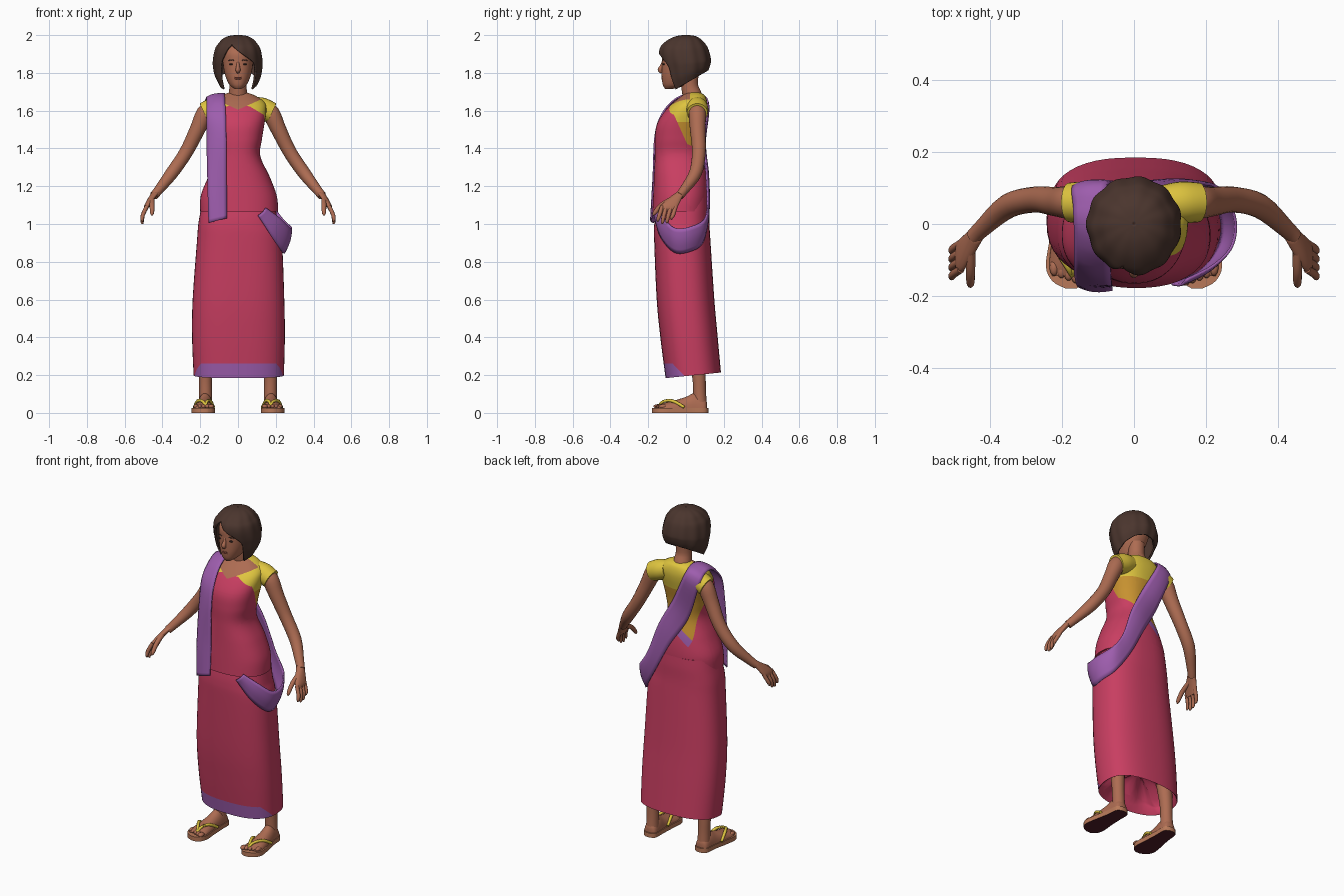
import bpy, bmesh
from math import sin, cos, pi, radians, copysign
from mathutils import Vector

if "Cube" in bpy.data.objects:
    bpy.data.objects.remove(bpy.data.objects["Cube"])


def material(name, r, g, b):
    m = bpy.data.materials.new(name)
    m.use_nodes = True
    m.diffuse_color = (r, g, b, 1)
    bsdf = m.node_tree.nodes["Principled BSDF"]
    bsdf.inputs["Base Color"].default_value = (r, g, b, 1)
    bsdf.inputs["Roughness"].default_value = 0.8
    return m


SKIN = material("brown skin", .42, .15, .085)
HAIR = material("dark brown hair", .07, .036, .027)
RED = material("crimson cloth", .58, .048, .12)
PURPLE = material("purple border", .34, .11, .42)
YELLOW = material("yellow blouse", .74, .56, .05)
ORANGE = material("orange blouse lining", .58, .29, .03)
SOLE = material("maroon sole", .08, .012, .02)
SANDAL = material("tan sandal", .48, .19, .10)
EYE = material("dark eye", .05, .03, .025)
LIP = material("brown lip", .33, .09, .06)


def spline(rows, n):
    """Catmull-Rom through tuples of numbers, n steps per span."""
    out = []
    for i in range(len(rows) - 1):
        a, b, c, d = (rows[max(i - 1, 0)], rows[i], rows[i + 1], rows[min(i + 2, len(rows) - 1)])
        for k in range(n):
            t = k / n
            out.append([q + t / 2 * (r - p + t * (2 * p - 5 * q + 4 * r - s + t * (3 * (q - r) + s - p)))
                        for p, q, r, s in zip(a, b, c, d)])
    return out + [list(rows[-1])]


def build(name, rings, mats, rule=None, closed=True, thick=0, cuts=()):
    """Skin a list of rings; cuts are (point, normal) planes that give colour borders clean edges."""
    bm = bmesh.new()
    grid = [[bm.verts.new(p) for p in ring] for ring in rings]
    n = len(rings[0])
    for a, b in zip(grid, grid[1:]):
        for i in range(n if closed else n - 1):
            j = (i + 1) % n
            bm.faces.new((a[i], a[j], b[j], b[i]))
    if closed:
        bm.faces.new(grid[0])
        bm.faces.new(grid[-1])
    bmesh.ops.remove_doubles(bm, verts=bm.verts, dist=0.0002)
    bmesh.ops.recalc_face_normals(bm, faces=bm.faces)
    for point, normal in cuts:
        bmesh.ops.bisect_plane(bm, geom=bm.verts[:] + bm.edges[:] + bm.faces[:], dist=1e-5,
                               plane_co=point, plane_no=Vector(normal).normalized())
    bm.normal_update()
    if rule:
        for f in bm.faces:
            f.material_index = rule(f.calc_center_median(), f.normal)
    me = bpy.data.meshes.new(name)
    bm.to_mesh(me)
    bm.free()
    me.shade_smooth()
    me.set_sharp_from_angle(angle=radians(50))
    for m in mats:
        me.materials.append(m)
    ob = bpy.data.objects.new(name, me)
    bpy.context.collection.objects.link(ob)
    if thick:
        mod = ob.modifiers.new("thickness", "SOLIDIFY")
        mod.thickness = thick
        mod.offset = 0
    return ob


def oval(z, x0, x1, y0, y1, e=2.3, n=48):
    """Horizontal rounded ring between the given limits."""
    def power(v):
        return copysign(abs(v) ** (2 / e), v)
    return [Vector(((x0 + x1) / 2 + (x1 - x0) / 2 * power(sin(2 * pi * i / n)),
                    (y0 + y1) / 2 - (y1 - y0) / 2 * power(cos(2 * pi * i / n)), z)) for i in range(n)]


def tube(name, pts, mats, side=1, n=14, steps=4):
    """Round tube through (x, y, z, radius) points."""
    rows = spline([(p[0] * side, *p[1:]) for p in pts], steps)
    rings = []
    for i, row in enumerate(rows):
        a, b = rows[max(i - 1, 0)], rows[min(i + 1, len(rows) - 1)]
        t = (Vector(b[:3]) - Vector(a[:3])).normalized()
        u = t.cross(Vector((.3, .9, .1))).normalized()
        w = t.cross(u)
        rings.append([Vector(row[:3]) + row[3] * (u * cos(2 * pi * k / n) + w * sin(2 * pi * k / n))
                      for k in range(n)])
    return build(name, rings, mats)


def blob(name, centre, size, mat):
    """Small ellipsoid."""
    c = Vector(centre)
    rings = [[c + Vector((size[0] * sin(a) * cos(b), size[1] * sin(a) * sin(b), size[2] * cos(a)))
              for b in [2 * pi * k / 16 for k in range(16)]] for a in [.03 + (pi - .06) * k / 10 for k in range(11)]]
    return build(name, rings, [mat])


# Skirt: long wrap with a purple front hem and a folded, recessed underside
rows = spline([(.195, -.235, .243, -.108, .185), (.4, -.243, .248, -.135, .167), (.6, -.24, .245, -.155, .15),
               (.9, -.218, .233, -.168, .13), (1.0, -.21, .213, -.168, .124), (1.08, -.196, .2, -.157, .123),
               (1.14, -.185, .19, -.145, .119)], 10)
rings = [oval(*r, e=2.5) for r in rows]
for ring in rings:
    for v in ring:
        v.z += .1 * v.y * max(0, .6 - v.z) / .4
middle = Vector((0, .04, .2))
inner = []
for scale, lift, fold in ((.1, .14, 0), (.6, .12, .02), (.93, .05, .01), (.97, .004, 0)):
    inner.append([middle + (v - middle) * scale + Vector((0, 0, lift + fold * sin(i * pi / 3)))
                  for i, v in enumerate(rings[0])])
build("skirt", inner + rings, [RED, PURPLE], lambda c, n: int(c.z < .262 and c.y + c.z < .19 and n.y < 0),
      cuts=[((0, 0, .262), (0, 0, 1)), ((0, 0, .19), (0, 1, 1))])


# Bodice: crimson front, yellow shoulders and back, bare neckline, purple border on the right of the back
def bodice_rule(c, n):
    x = abs(c.x)
    if c.y < .02 and c.z > 1.605 + .45 * x:
        return 1
    if c.y + .45 * c.z < .6465:
        return 2 if c.z + .6 * x > 1.66 and x > .06 else 0
    edge = 1.33 + .8 * c.x
    if c.z < edge:
        return 4 if c.x < .02 and c.z > edge - .05 and c.y > .02 else 0
    return 2 if c.z > 1.54 else 3


rows = spline([(1.065, -.2, .213, -.178, .114), (1.15, -.197, .205, -.174, .119), (1.25, -.158, .168, -.169, .11),
               (1.36, -.118, .118, -.165, .085), (1.45, -.125, .127, -.165, .086), (1.53, -.14, .14, -.153, .1),
               (1.6, -.15, .15, -.11, .112), (1.645, -.14, .14, -.065, .112), (1.68, -.09, .09, -.02, .1),
               (1.695, -.05, .05, .0, .075)], 7)
borders = [((0, 0, 1.605), (s * .45, 0, -1)) for s in (1, -1)]
borders += [((0, 0, 1.66), (s * .6, 0, 1)) for s in (1, -1)]
borders += [((x, 0, 0), (1, 0, 0)) for x in (.06, -.06)] + [((0, .02, 0), (0, 1, 0)), ((0, 0, 1.54), (0, 0, 1))]
borders += [((0, 0, z), (.8, 0, -1)) for z in (1.33, 1.28)] + [((0, .6465, 0), (0, 1, .45))]
build("bodice", [oval(*r, n=64) for r in rows], [RED, SKIN, YELLOW, ORANGE, PURPLE], bodice_rule, cuts=borders)

# Sash: hangs in front, crosses the back and loops round the left hip; two edges per row
rows = spline([(-.155, -.172, 1.005, -.06, -.182, 1.03), (-.16, -.162, 1.2, -.06, -.172, 1.2),
               (-.165, -.13, 1.45, -.062, -.165, 1.45), (-.165, -.1, 1.58, -.065, -.128, 1.58),
               (-.165, -.02, 1.655, -.07, -.05, 1.665), (-.168, .05, 1.665, -.07, .04, 1.688),
               (-.165, .108, 1.61, -.07, .115, 1.65), (-.08, .09, 1.38, .02, .094, 1.47),
               (.03, .116, 1.2, .105, .104, 1.31), (.12, .117, 1.03, .172, .112, 1.13),
               (.2, .086, .9, .235, .1, 1.03), (.241, .02, .855, .28, .02, .985),
               (.235, -.06, .85, .273, -.06, .98), (.18, -.132, .93, .222, -.115, 1.03),
               (.105, -.167, 1.045, .145, -.155, 1.085)], 6)
strip = []
for r in rows:
    a, b = Vector(r[:3]), Vector(r[3:])
    out = Vector((a.x + b.x, a.y + b.y, .3 if a.z > 1.62 else 0)).normalized()
    strip.append([a.lerp(b, k / 6) + out * .01 * sin(pi * k / 6) for k in range(7)])
build("sash", strip, [PURPLE], closed=False, thick=.008)

# Neck and head
tube("neck", [(0, .045, 1.6, .06), (0, .035, 1.67, .053), (0, .02, 1.73, .045), (0, .02, 1.8, .047)], [SKIN], n=24)
rows = spline([(1.715, -.018, .018, -.11, -.07), (1.735, -.044, .044, -.122, .0), (1.77, -.062, .062, -.128, .035),
               (1.81, -.074, .074, -.129, .065), (1.86, -.08, .08, -.128, .09), (1.91, -.08, .08, -.124, .09),
               (1.95, -.062, .062, -.088, .07), (1.97, -.025, .025, -.03, .03)], 5)
build("head", [oval(*r, e=2.2, n=32) for r in rows], [SKIN])
tube("nose", [(0, -.121, 1.862, .006), (0, -.128, 1.838, .009), (0, -.137, 1.816, .013), (0, -.127, 1.803, .008)],
     [SKIN])
blob("upper_lip", (0, -.124, 1.776), (.02, .006, .004), LIP)
blob("lower_lip", (0, -.124, 1.769), (.018, .007, .005), LIP)
for side, tag in ((1, "left"), (-1, "right")):
    blob(tag + "_eye", (.034 * side, -.118, 1.846), (.014, .006, .005), EYE)
    tube(tag + "_eyebrow", [(.016, -.124, 1.864, .002), (.035, -.121, 1.869, .003), (.053, -.11, 1.864, .0015)],
         [HAIR], side, 8)

# Hair: bob with a side-swept opening; rows hold height, width, depth limits, opening angles, nape lift
rows = spline([(1.695, .1, -.085, .112, 48, -48, .12), (1.75, .118, -.105, .12, 46, -46, .085),
               (1.82, .126, -.12, .125, 44, -44, .035), (1.86, .126, -.131, .126, 36, -42, .01),
               (1.9, .121, -.137, .12, 10, -34, 0), (1.93, .113, -.132, .11, -8, -26, 0),
               (1.95, .1, -.118, .098, -18, -18, 0), (1.975, .078, -.085, .075, -18, -18, 0),
               (1.991, .045, -.045, .045, -18, -18, 0), (1.996, .002, -.002, .002, -18, -18, 0)], 5)
sheet = []
for z, w, y0, y1, left, right, lift in rows:
    left, line = max(left, right), []
    for k in range(97):
        phi = radians(left + (right + 360 - left) * k / 96)
        wave = 1 + .018 * sin(11 * phi)
        line.append(Vector((w * wave * sin(phi), (y0 + y1) / 2 - (y1 - y0) / 2 * wave * cos(phi),
                            z + lift * (1 - cos(phi)) / 2)))
    sheet.append(line)
build("hair", sheet, [HAIR], closed=False, thick=.01)

# Limbs, made once per side
for side, tag in ((1, "left"), (-1, "right")):
    tube(tag + "_sleeve", [(.08, .058, 1.625, .05), (.13, .06, 1.61, .058), (.18, .06, 1.588, .055)],
         [YELLOW], side, 24)
    tube(tag + "_arm", [(.14, .06, 1.62, .035), (.175, .06, 1.585, .046), (.215, .062, 1.5, .041),
                        (.275, .068, 1.38, .036), (.35, .05, 1.27, .034), (.42, -.01, 1.18, .025),
                        (.445, -.035, 1.15, .023)], [SKIN], side, 20)
    # Hand: flat palm, four fingers and a thumb
    palm = spline([(1.17, .435, -.025, .02, .022), (1.13, .462, -.063, .018, .038),
                   (1.095, .482, -.088, .015, .046), (1.07, .49, -.093, .008, .036)], 4)
    build(tag + "_palm", [oval(z, x * side - r, x * side + r, y - d, y + d, n=20) for z, x, y, r, d in palm], [SKIN])
    for i, name in enumerate(("index", "middle", "ring", "little")):
        y, tip = -.126 + .024 * i, 1.0 + (.012, .0, .004, .022)[i]
        tube(f"{tag}_{name}_finger", [(.482, y, 1.095, .011), (.503, y - .014, 1.05, .011),
                                      (.507, y - .022, tip + .012, .009), (.504, y - .023, tip, .003)],
             [SKIN], side, 10)
    tube(tag + "_thumb", [(.455, -.07, 1.135, .014), (.455, -.13, 1.1, .013), (.455, -.165, 1.06, .011),
                          (.456, -.174, 1.045, .003)], [SKIN], side, 10)
    # Leg and foot
    tube(tag + "_leg", [(.172, .075, .04, .036), (.172, .072, .11, .034), (.172, .068, .2, .036),
                        (.165, .05, .4, .05)], [SKIN], side, 20)
    foot = spline([(.112, .172, .012, .05), (.1, .172, .036, .075), (.05, .174, .04, .105), (-.0, .178, .043, .085),
                   (-.06, .181, .05, .066), (-.115, .182, .054, .052), (-.145, .182, .046, .042)], 4)
    build(tag + "_foot", [[Vector((side * (x + w * cos(a)), y, .024 + max(0, sin(a)) * (h - .024)))
                           for a in [2 * pi * k / 24 for k in range(24)]] for y, x, w, h in foot], [SKIN])
    for i in range(5):
        blob(f"{tag}_toe_{i + 1}", (side * (.142 + .02 * i), -.15 + .007 * i, .034),
             (.013 if i else .016, .022, .012), SKIN)
    # Sandal: tan slab with a maroon underside and a yellow V strap
    plan = spline([(.12, .172, .012), (.1, .172, .04), (.03, .175, .045), (-.05, .181, .055), (-.12, .183, .062),
                   (-.16, .18, .046), (-.18, .175, .014)], 4)
    outline = [(x + w, y) for y, x, w in plan] + [(x - w, y) for y, x, w in reversed(plan)]
    build(tag + "_sandal", [[Vector((x * side, y, z)) for x, y in outline] for z in (0, .026)],
          [SANDAL, SOLE], lambda c, n: int(n.z < -.5))
    for name, bend in (("outer", 1), ("inner", -1)):
        tube(f"{tag}_{name}_strap", [(.172, -.145, .035, .007), (.175 + .01 * bend, -.12, .06, .008),
                                     (.18 + .033 * bend, -.07, .063, .009), (.18 + .051 * bend, -.01, .03, .008)],
             [YELLOW], side, 8)
